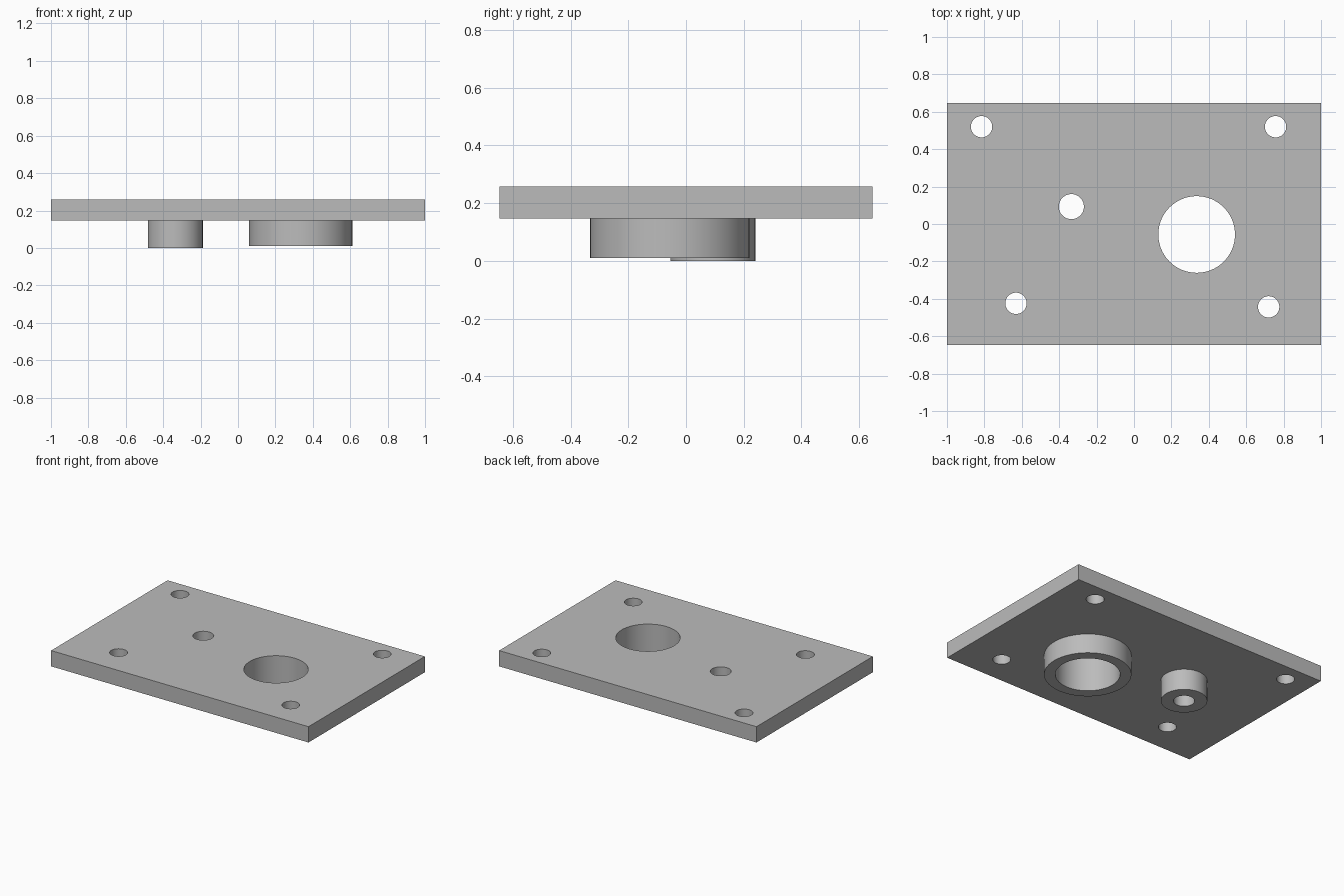
import bpy

cube = bpy.data.objects.get("Cube")
if cube:
    bpy.data.objects.remove(cube, do_unlink=True)

TOP, UNDER = 0.258, 0.147      # plate faces
HALF_DEPTH = 0.646

grey = bpy.data.materials.new("plain_grey")
grey.use_nodes = True
grey.diffuse_color = (0.5, 0.5, 0.5, 1)
grey.node_tree.nodes["Principled BSDF"].inputs["Base Color"].default_value = (0.5, 0.5, 0.5, 1)


def cylinder(name, x, y, radius, low, high):
    bpy.ops.mesh.primitive_cylinder_add(vertices=64, radius=radius, depth=high - low,
                                        location=(x, y, (low + high) / 2))
    obj = bpy.context.object
    obj.name = name
    obj.data.materials.append(grey)
    return obj


def drill(obj, x, y, radius):
    """Cut a round hole right through a part."""
    cutter = cylinder("drill_cutter", x, y, radius, -0.2, 0.5)
    cutter.hide_render = True
    mod = obj.modifiers.new("hole", "BOOLEAN")
    mod.operation = "DIFFERENCE"
    mod.solver = "EXACT"
    mod.object = cutter
    bpy.context.view_layer.objects.active = obj
    bpy.ops.object.modifier_apply(modifier=mod.name)
    bpy.data.objects.remove(cutter, do_unlink=True)


def smooth(obj):
    bpy.ops.object.select_all(action="DESELECT")
    obj.select_set(True)
    bpy.context.view_layer.objects.active = obj
    bpy.ops.object.shade_smooth_by_angle()


# Flat rectangular plate
bpy.ops.mesh.primitive_cube_add(size=1, location=(0, 0, (TOP + UNDER) / 2))
plate = bpy.context.object
plate.name = "plate"
plate.scale = (2, 2 * HALF_DEPTH, TOP - UNDER)
bpy.ops.object.transform_apply(location=False, rotation=False, scale=True)
plate.data.materials.append(grey)

# Corner screw holes
for x, y in [(-0.815, 0.52), (0.757, 0.52), (-0.631, -0.424), (0.72, -0.443)]:
    drill(plate, x, y, 0.057)

# Round bosses under the plate, bored through together with it
for name, x, y, outer, bore, low in [("large_boss", 0.335, -0.056, 0.276, 0.205, 0.01),
                                     ("small_boss", -0.335, 0.093, 0.147, 0.067, 0)]:
    boss = cylinder(name, x, y, outer, low, UNDER)
    drill(boss, x, y, bore)
    drill(plate, x, y, bore)
    smooth(boss)

smooth(plate)
